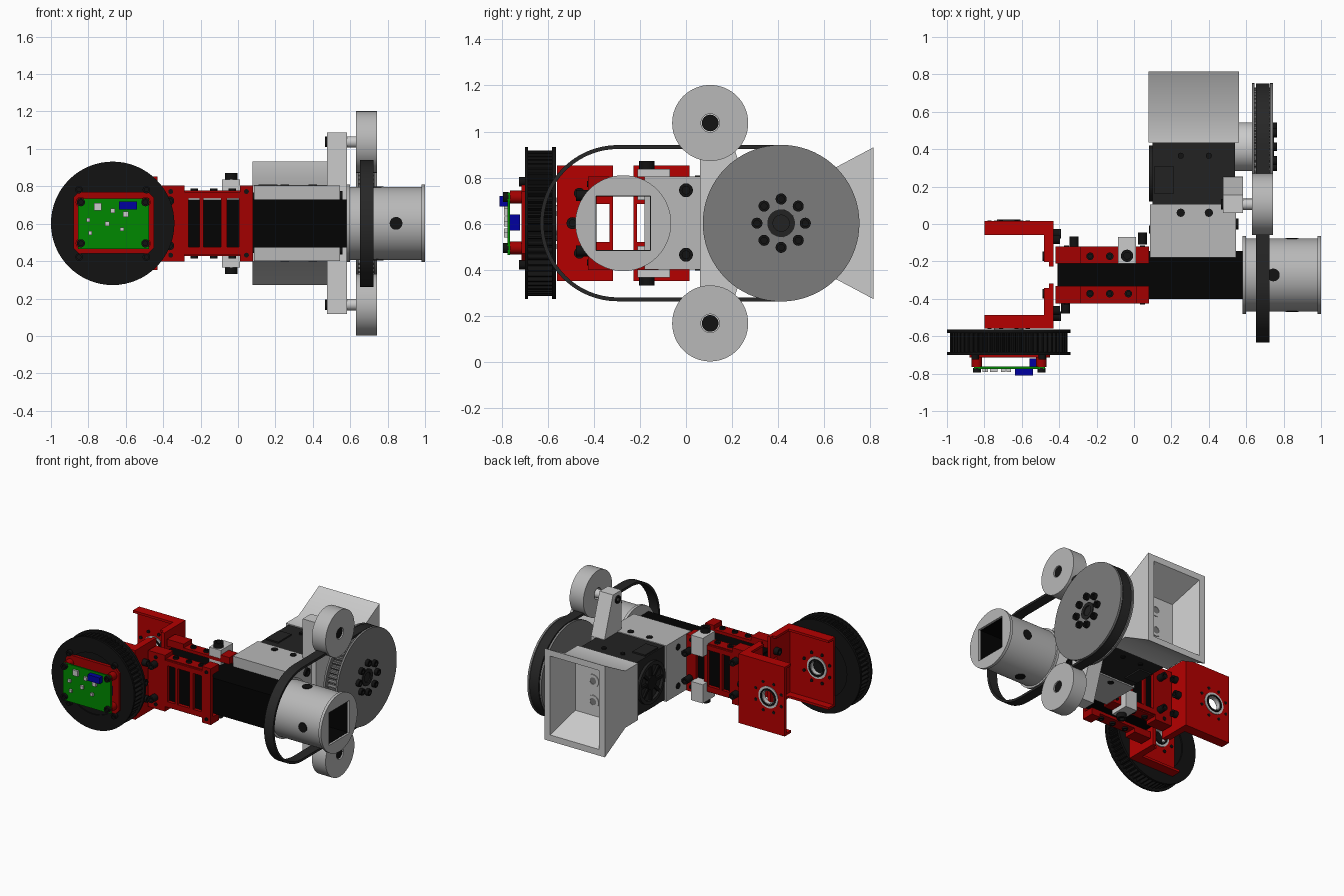
import bpy, bmesh
from math import sin, cos, pi

if "Cube" in bpy.data.objects:
    bpy.data.objects.remove(bpy.data.objects["Cube"])

def mat(name, r, g, b):
    m = bpy.data.materials.new(name)
    m.diffuse_color = (r, g, b, 1)
    m.use_nodes = True
    m.node_tree.nodes["Principled BSDF"].inputs["Base Color"].default_value = m.diffuse_color
    return m

RED, FORK = mat("red", .36, 0, 0), mat("fork_red", .46, 0, 0)
BLACK, TUBE = mat("black", .006, .006, .006), mat("tube_black", .001, .001, .001)
DARK, RUBBER = mat("dark_grey", .016, .016, .016), mat("rubber", .02, .02, .02)
GREEN, BLUE = mat("green", 0, .25, 0), mat("blue", 0, 0, .35)
MID, LIGHT = mat("mid_grey", .2, .2, .2), mat("soft_grey", .48, .48, .48)
ZC, YC = .602, -.2725          # height of main axis, middle of the tube

def place(axis, t, u, v):
    return {'x': (t, u, v), 'y': (u, t, v), 'z': (u, v, t)}[axis]

def finish(name, bm, m):
    bmesh.ops.recalc_face_normals(bm, faces=bm.faces)
    me = bpy.data.meshes.new(name)
    bm.to_mesh(me)
    bm.free()
    o = bpy.data.objects.new(name, me)
    bpy.context.collection.objects.link(o)
    if m:
        me.materials.append(m)
    return o

def loft(name, rings, m=None, closed=False):
    """Skin rings of equal point count; cap the ends or close the loop."""
    bm = bmesh.new()
    vs = [[bm.verts.new(p) for p in r] for r in rings]
    n = len(rings[0])
    for a, b in zip(vs, vs[1:] + ([vs[0]] if closed else [])):
        for i in range(n):
            j = (i + 1) % n
            bm.faces.new((a[i], a[j], b[j], b[i]))
    if not closed:
        bm.faces.new(vs[0])
        bm.faces.new(vs[-1])
    return finish(name, bm, m)

def prism(name, pts, axis, a, b, m=None):
    return loft(name, [[place(axis, t, *p) for p in pts] for t in (a, b)], m)

def ring(name, outer, inner, axis, a, b, m=None):
    return loft(name, [[place(axis, t, *p) for p in q] for q, t in
                       ((outer, a), (outer, b), (inner, b), (inner, a))], m, True)

def rect(u0, u1, v0, v1):
    return [(u0, v0), (u1, v0), (u1, v1), (u0, v1)]

def box(name, x0, x1, y0, y1, z0, z1, m=None):
    return prism(name, rect(x0, x1, y0, y1), 'z', z0, z1, m)

def circle(u, v, r, n=48):
    return [(u + r * cos(2 * pi * i / n), v + r * sin(2 * pi * i / n)) for i in range(n)]

def square(u, v, h, n=48):
    out = []
    for i in range(n):
        c, s = cos(2 * pi * i / n), sin(2 * pi * i / n)
        k = h / max(abs(c), abs(s))
        out.append((u + k * c, v + k * s))
    return out

def gear(u, v, r0, r1, teeth):
    out = []
    for i in range(teeth * 4):
        r = r1 if i % 4 < 2 else r0
        out.append((u + r * cos(pi * i / teeth / 2), v + r * sin(pi * i / teeth / 2)))
    return out

def cyl(name, axis, u, v, r, a, b, m=None, n=32):
    return prism(name, circle(u, v, r, n), axis, a, b, m)

def bolt(name, axis, u, v, a, b, r=.024):
    """Cap screw head, socketed on its b end."""
    d = (b - a) * .5
    loft(name, [[place(axis, t, *p) for p in circle(u, v, q, 20)] for q, t in
                ((r, a), (r, b), (r * .55, b), (r * .55, b - d))], BLACK)

def cut(o, cutters):
    for c in cutters:
        md = o.modifiers.new("cut", 'BOOLEAN')
        md.operation, md.solver, md.object = 'DIFFERENCE', 'EXACT', c
        bpy.context.view_layer.objects.active = o
        bpy.ops.object.modifier_apply(modifier=md.name)
        bpy.data.objects.remove(c)

# Front toothed pulley
WX = -.67
for a, b in ((-.582, -.565), (-.70, -.685)):
    ring("pulley_flange", circle(WX, ZC, .33, 64), circle(WX, ZC, .22, 64), 'y', a, b, BLACK)
prism("pulley_teeth", gear(WX, ZC, .295, .315, 60), 'y', -.692, -.575, BLACK)

# Red board mount, standoffs, circuit board and its components
x0, x1, z0, z1, c = -.88, -.45, .44, .77, .03
prism("board_mount", [(x0 + c, z0), (x1 - c, z0), (x1, z0 + c), (x1, z1 - c),
      (x1 - c, z1), (x0 + c, z1), (x0, z1 - c), (x0, z0 + c)], 'y', -.715, -.69, RED)
for x in (-.84, -.495):
    for z in (.495, .715):
        cyl("standoff", 'y', x, z, .028, -.765, -.71, RED, 20)
        bolt("board_bolt", 'y', x, z, -.77, -.795, .022)
for sx in (-1, 1):
    for sz in (-1, 1):
        bolt("pulley_bolt", 'y', WX + sx * .18, ZC + sz * .18, -.695, -.725, .02)
box("circuit_board", -.855, -.475, -.775, -.763, .465, .735, GREEN)
box("blue_connector", -.635, -.54, -.81, -.775, .675, .72, BLUE)
box("rear_connector", -.56, -.5, -.765, -.72, .57, .64, BLUE)
for x, z, w in ((-.75, .69, .02), (-.67, .67, .012), (-.6, .65, .015), (-.8, .62, .01),
                (-.7, .6, .012), (-.62, .57, .01), (-.79, .55, .01)):
    box("board_chip", x - w, x + w, -.79, -.775, z - w, z + w)

# Mirrored red fork arms and slotted tube brackets
for s in (-1, 1):
    def y(d):
        return YC + s * d
    arm = box("fork_arm", -.80, -.43, y(.268), y(.2875), .352, .852, FORK)
    cut(arm, [cyl("hole", 'y', WX, ZC, .075, y(.25), y(.30))])
    ring("fork_bearing", circle(WX, ZC, .078), circle(WX, ZC, .045), 'y', y(.262), y(.292))
    ring("bearing_race", circle(WX, ZC, .062), circle(WX, ZC, .05), 'y', y(.255), y(.297), BLACK)
    for i in range(8):
        t = pi / 8 + i * pi / 4
        cyl("arm_rivet", 'y', WX + .11 * cos(t), ZC + .11 * sin(t), .011, y(.26), y(.290), BLACK, 12)
    for za, zb in ((.352, .369), (.835, .852)):
        box("arm_lip", -.80, -.43, y(.215), y(.28), za, zb, FORK)
        box("foot_lip", -.48, -.43, y(.07), y(.28), za, zb, FORK)
    foot = box("fork_foot", -.455, -.43, y(.045), y(.2875), .352, .852, FORK)
    cut(foot, [box("win", -.5, -.4, y(.06), y(.115), .52, .685)])
    # slotted bracket with a narrower waist
    pts = [(-.42, .40), (-.285, .40), (-.285, .435), (.01, .435), (.01, .40), (.08, .40),
           (.08, .805), (.01, .805), (.01, .77), (-.285, .77), (-.285, .805), (-.42, .805)]
    web = prism("bracket_web", pts, 'y', y(.13), y(.153), RED)
    cut(web, [prism("slot", rect(a, b, .475, .735), 'y', y(.1), y(.2))
              for a, b in ((-.265, -.205), (-.185, -.09), (-.06, .005))])
    for k in (-1, 1):
        z = ZC + k * .165
        box("bracket_flange", -.42, .08, y(.06), y(.14), z - k * .012, z + k * .01, RED)
        for a, b in ((-.42, -.285), (.01, .08)):
            box("bracket_end", a, b, y(.06), y(.153), z, z + k * .038, RED)
        for x in (-.235, -.13, -.03):
            bolt("bracket_bolt", 'z', x, y(.1), z, z + k * .022, .02)
        for x in (-.36, .045):
            bolt("web_bolt", 'y', x, ZC + k * .17, y(.15), y(.158), .013)
        bolt("side_bolt", 'y', -.365 if s < 0 else -.32, ZC + k * .12, y(.15), y(.205), .024)
        bolt("foot_bolt", 'x', y(.1), ZC + k * .13, -.45, -.49, .026)
        bolt("foot_outer_bolt", 'x', y(.19), ZC + k * .13, -.43, -.395, .024)
    bolt("foot_centre_bolt", 'x', y(.22), ZC, -.43, -.39, .026)

# Square tube running the length, and the round adaptor on its end
ring("square_tube", square(YC, ZC, .128, 8), square(YC, ZC, .116, 8), 'x', -.41, .985, TUBE)
for r, a, b in ((.195, .60, .98), (.208, .58, .60), (.208, .98, 1.0)):
    ring("tube_adaptor", circle(YC, ZC, r, 64), square(YC, ZC, .118, 64), 'x', a, b, LIGHT)
for s in (-1, 1):
    cyl("adaptor_screw", 'y', .845, ZC, .034, YC + s * .17, YC + s * .198, BLACK)
    cyl("adaptor_screw", 'z', .745, YC, .034, ZC + s * .17, ZC + s * .198, BLACK)

# Small clamp blocks beside the tube, above and below
for s in (-1, 1):
    box("clamp", -.085, .01, -.21, -.07, ZC + s * .10, ZC + s * .235)
    bolt("clamp_bolt", 'z', -.037, -.17, ZC + s * .235, ZC + s * .27, .033)
    bolt("clamp_side_bolt", 'y', .045, ZC + s * .1, -.11, -.045)

# Motor carrier, motor and fan
box("motor_carrier", .085, .545, -.18, .105, .40, .805, LIGHT)
for z in (.465, .745):
    bolt("carrier_bolt", 'x', 0, z, .54, .56, .03)
    cyl("carrier_hole", 'x', -.03, z, .022, .08, .09, BLACK)
for x in (.25, .40):
    for a, b in ((.80, .810), (.405, .397)):
        cyl("carrier_dowel", 'z', x, .06, .022, a, b, BLACK, 20)
        cyl("motor_dowel", 'z', x, .365, .016, a, b, BLACK, 20)
box("motor_body", .10, .54, .10, .44, .41, .80, DARK)
box("motor_cap", .11, .21, .16, .31, .40, .81, DARK)
ring("fan_rim", circle(.27, ZC, .15), circle(.27, ZC, .125), 'x', .08, .11, DARK)
cyl("fan_hub", 'x', .27, ZC, .05, .08, .11, BLACK)
for i in range(8):
    t = i * pi / 4
    u, v = cos(t), sin(t)
    prism("fan_blade", [(.27 + r * u + w * v, ZC + r * v - w * u) for r, w in
          ((.04, -.01), (.13, -.01), (.13, .01), (.04, .01))], 'x', .085, .105, BLACK)

# Flared hollow shroud behind the motor
def frame(yy, hx, hz):
    return [(x, yy, z) for x, z in rect(.32 - hx, .32 + hx, ZC - hz, ZC + hz)]
loft("shroud", [frame(.435, .242, .205), frame(.58, .242, .205), frame(.815, .242, .33),
                frame(.815, .195, .285), frame(.60, .145, .175)])
for z in (.53, .68):
    ring("shroud_boss", circle(.32, z, .045), circle(.32, z, .025), 'y', .598, .606)
    cyl("shroud_hole", 'y', .32, z, .026, .59, .603, MID)

# Driven pulley with bolt ring
PY = .413
cyl("drive_hub", 'x', PY, ZC, .13, .54, .635)
prism("drive_pulley_teeth", gear(PY, ZC, .30, .318, 60), 'x', .64, .735, MID)
for a, b in ((.63, .645), (.728, .742)):
    ring("drive_pulley_flange", circle(PY, ZC, .34, 72), circle(PY, ZC, .06, 72), 'x', a, b, MID)
ring("drive_shaft_ring", circle(PY, ZC, .06), circle(PY, ZC, .035), 'x', .72, .748, DARK)
cyl("drive_shaft", 'x', PY, ZC, .036, .70, .74, DARK)
for i in range(8):
    bolt("drive_bolt", 'x', PY + .105 * cos(i * pi / 4), ZC + .105 * sin(i * pi / 4), .74, .765)

# Idler rollers on tapered arms
for s in (-1, 1):
    z = ZC + s * .435
    ring("idler", circle(.105, z, .165, 64), circle(.105, z, .04, 64), 'x', .632, .742, LIGHT)
    cyl("idler_shaft", 'x', .105, z, .03, .57, .70)
    cyl("idler_bolt", 'x', .105, z, .036, .69, .735, BLACK)
    prism("idler_arm", [(.06, ZC + s * .19), (.255, ZC + s * .19), (.155, ZC + s * .485),
                        (.06, ZC + s * .485)], 'x', .475, .582)
    bolt("arm_bolt", 'x', .105, z, .49, .465, .028)
box("arm_root", .475, .582, .06, .255, .41, .80)

# Drive belt: two half circles joined by straight runs
def belt_loop(r, n=64):
    out = []
    for cy, start in ((PY, -pi / 2), (-.295, pi / 2)):
        for i in range(n + 1):
            t = start + pi * i / n
            out.append((cy + r * cos(t), ZC + r * sin(t)))
    return out
ring("belt", belt_loop(.339), belt_loop(.322), 'x', .652, .724, RUBBER)

# Smooth round surfaces, keep edges crisp
bpy.ops.object.select_all(action='SELECT')
bpy.ops.object.shade_smooth_by_angle(angle=.5)
